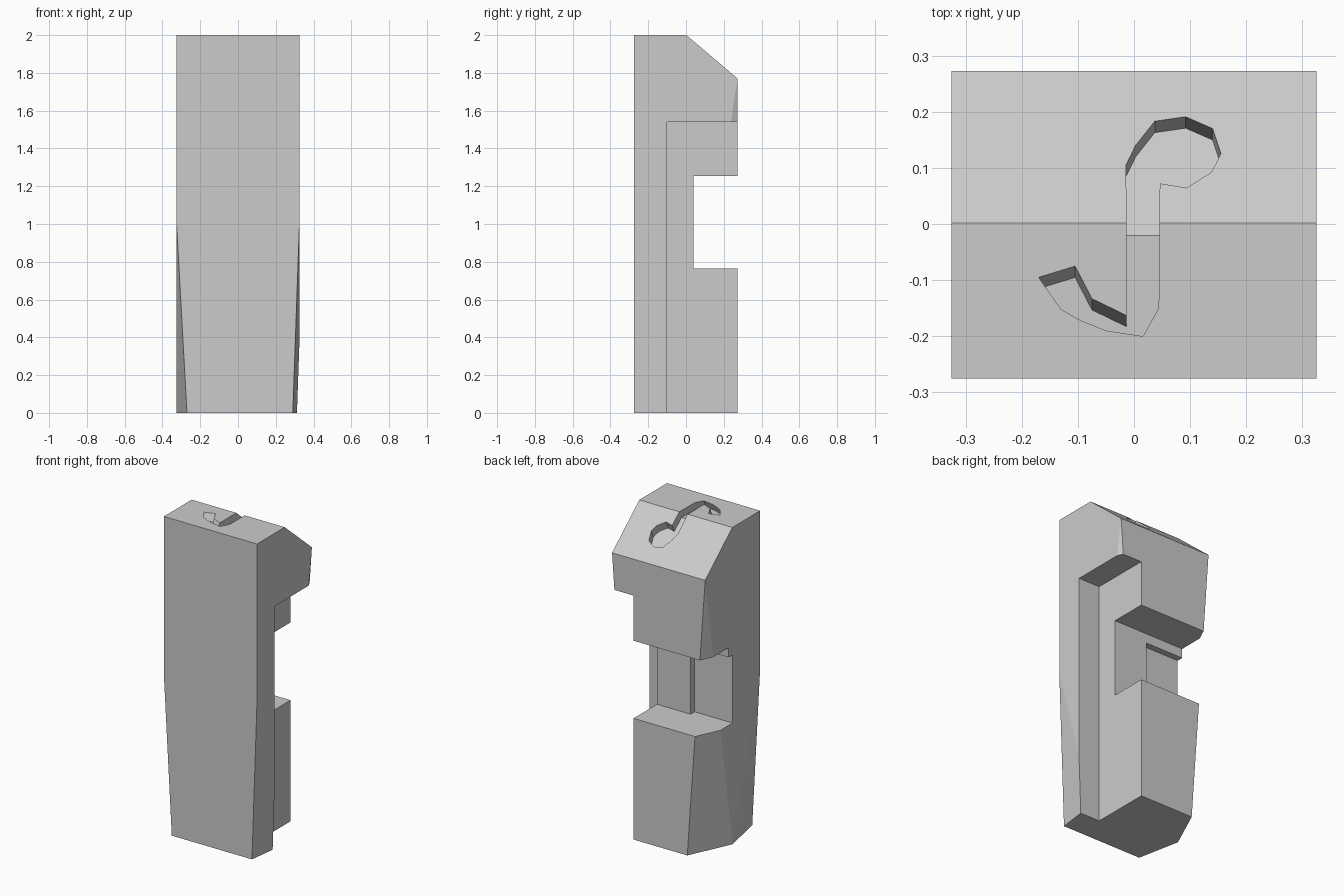
import bpy, bmesh

if "Cube" in bpy.data.objects:
    bpy.data.objects.remove(bpy.data.objects["Cube"])

BACK, CREASE_Z, SLOPE = 0.273, 1.77, 0.23 / 0.273
LEAN, DEPTH = 0.45, 0.045          # groove wall lean and groove depth


def finish(name, bm, helper=False):
    bmesh.ops.recalc_face_normals(bm, faces=bm.faces)
    mesh = bpy.data.meshes.new(name)
    bm.to_mesh(mesh)
    bm.free()
    ob = bpy.data.objects.new(name, mesh)
    bpy.context.collection.objects.link(ob)
    if helper:
        ob.hide_render = True
        ob.hide_set(True)
    return ob


def loft(name, ring_a, ring_b):
    """Closed prism between two matching rings."""
    bm = bmesh.new()
    a = [bm.verts.new(p) for p in ring_a]
    b = [bm.verts.new(p) for p in ring_b]
    bm.faces.new(a)
    bm.faces.new(b[::-1])
    n = len(a)
    for i in range(n):
        j = (i + 1) % n
        bm.faces.new((a[i], b[i], b[j], a[j]))
    return finish(name, bm, True)


def box(name, lo, hi):
    ring = [(lo[0], lo[1]), (hi[0], lo[1]), (hi[0], hi[1]), (lo[0], hi[1])]
    return loft(name, [(*p, lo[2]) for p in ring], [(*p, hi[2]) for p in ring])


def boolean(ob, cutter, operation='DIFFERENCE'):
    mod = ob.modifiers.new(cutter.name, 'BOOLEAN')
    mod.operation = operation
    mod.solver = 'EXACT'
    mod.object = cutter


# Body: tapered block with a sloped top back
bm = bmesh.new()
points = [(-0.27, -0.275, 0), (0.29, -0.275, 0)]
for s in (-1, 1):
    points += [(s * 0.325, -0.275, 2), (s * 0.325, -0.275, 1),
               (s * 0.325, 0.002, 2), (s * 0.325, 0.002, 0),
               (s * 0.325, BACK, CREASE_Z), (s * 0.2, BACK, 0)]
for p in points:
    bm.verts.new(p)
bmesh.ops.convex_hull(bm, input=bm.verts)
bmesh.ops.dissolve_limit(bm, angle_limit=0.01, verts=bm.verts, edges=bm.edges)
body = finish("body", bm)

# Side step, back notch and the deeper pocket inside the notch
boolean(body, box("side_step", (0.175, -0.1, -0.5), (0.8, 0.8, 1.54)))
boolean(body, box("back_notch", (-0.8, 0.04, 0.765), (0.8, 0.8, 1.255)))
boolean(body, box("notch_pocket", (-0.8, 0.0, 0.765), (-0.06, 0.1, 1.195)))

# Curved groove on the top: leaning prism limited to a shallow depth
outline = [(-.014, .105), (.003, .14), (.037, .183), (.092, .191), (.14, .17),
           (.155, .125), (.138, .092), (.094, .064), (.046, .072),
           (.044, -.15), (.016, -.2), (-.05, -.19), (-.095, -.172),
           (-.13, -.152), (-.17, -.095), (-.105, -.075), (-.075, -.133),
           (-.013, -.163)]


def at_height(z):
    return [(x, y + (z - 2 + SLOPE * max(y, 0)) * LEAN, z) for x, y in outline]


groove = loft("groove", at_height(1.6), at_height(2.2))
floor = [(-0.6, 2 - DEPTH), (-DEPTH * LEAN, 2 - DEPTH),
         (0.6, 2 - DEPTH - SLOPE * (0.6 + DEPTH * LEAN)), (0.6, 2.5), (-0.6, 2.5)]
space = loft("groove_space", [(-0.6, *p) for p in floor], [(0.6, *p) for p in floor])
boolean(groove, space, 'INTERSECT')
boolean(body, groove)
